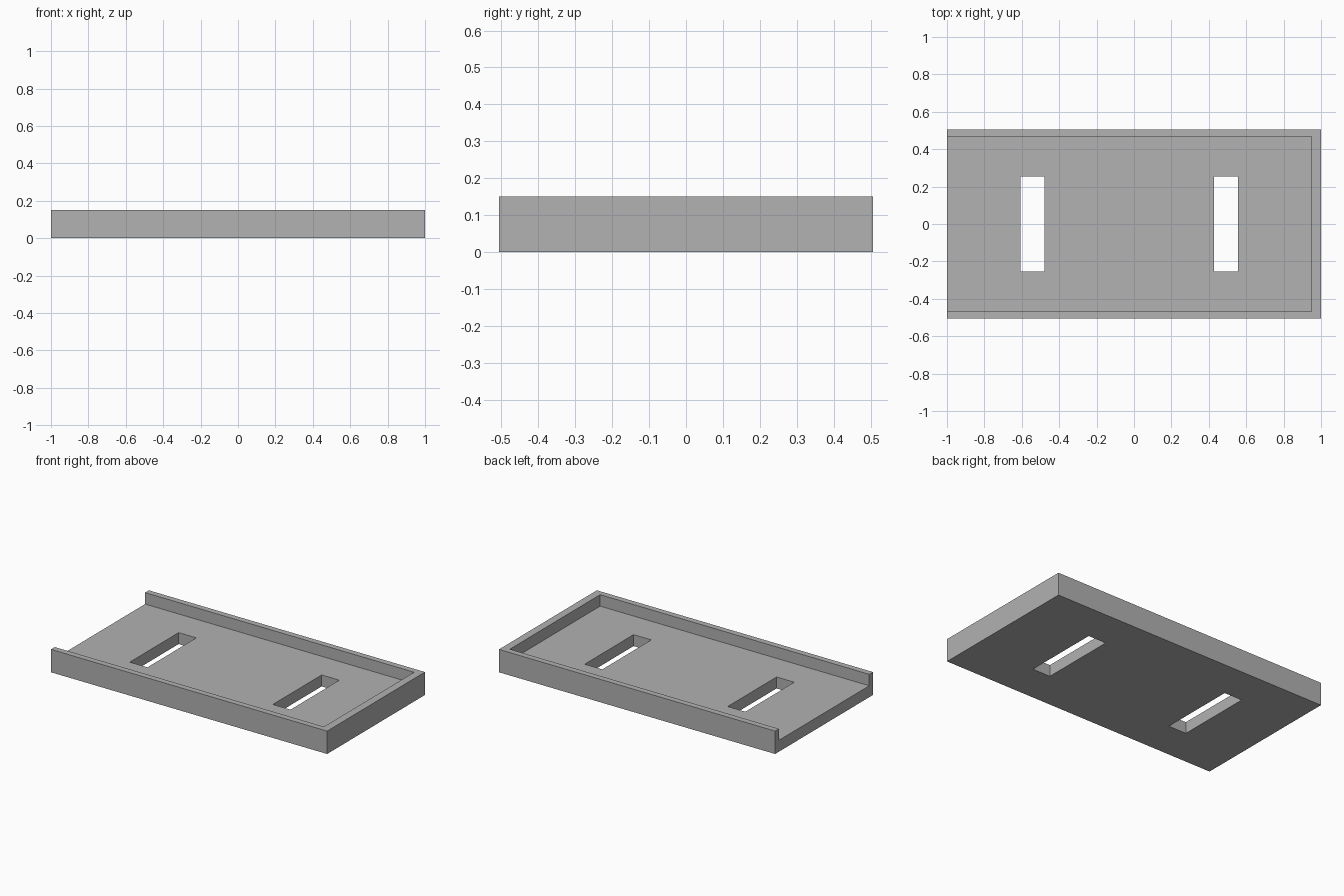
import bpy

cube = bpy.data.objects.get("Cube")
if cube:
    bpy.data.objects.remove(cube, do_unlink=True)

HALF_Y, HEIGHT, FLOOR = 0.506, 0.15, 0.075
INNER_X, INNER_Y = 0.949, 0.467

grey = bpy.data.materials.new("plain grey")
grey.use_nodes = True
color = (0.445, 0.445, 0.445, 1)
grey.diffuse_color = color
grey.node_tree.nodes["Principled BSDF"].inputs["Base Color"].default_value = color


def box(name, low, high):
    """Box spanning two opposite corners."""
    centre = [(a + b) / 2 for a, b in zip(low, high)]
    bpy.ops.mesh.primitive_cube_add(size=1, location=centre)
    obj = bpy.context.object
    obj.name = name
    obj.scale = [b - a for a, b in zip(low, high)]
    bpy.ops.object.transform_apply(location=True, rotation=False, scale=True)
    obj.data.materials.append(grey)
    return obj


def cut(target, cutter):
    """Subtract the cutter from the target, then discard the cutter."""
    cutter.hide_render = True
    mod = target.modifiers.new("cut", "BOOLEAN")
    mod.operation = "DIFFERENCE"
    mod.solver = "EXACT"
    mod.object = cutter
    bpy.context.view_layer.objects.active = target
    bpy.ops.object.modifier_apply(modifier=mod.name)
    bpy.data.objects.remove(cutter, do_unlink=True)


# Tray body
tray = box("tray", (-1, -HALF_Y, 0), (1, HALF_Y, HEIGHT))

# Recess, open at the right end
cut(tray, box("recess_cutter", (-1.2, -INNER_Y, FLOOR), (INNER_X, INNER_Y, 0.4)))

# Two slots through the floor, even about the recess centre
for side in (-1, 1):
    x = -0.025 + side * 0.518
    cut(tray, box("slot_cutter", (x - 0.064, -0.253, -0.1), (x + 0.064, 0.253, 0.4)))
